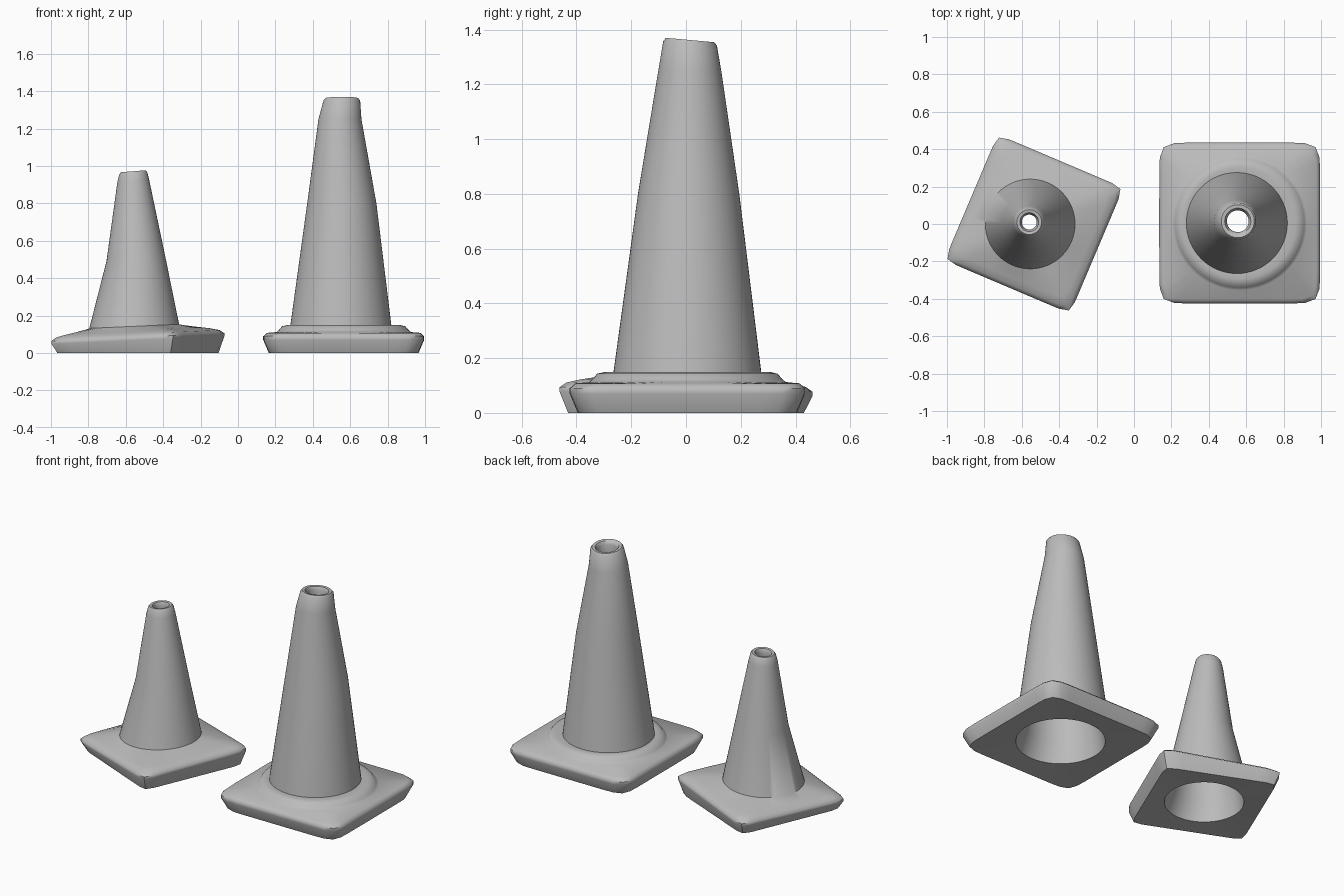
import bpy
import bmesh
import math

SEGMENTS = 64

# Remove the default object
default_cube = bpy.data.objects.get("Cube")
if default_cube:
    bpy.data.objects.remove(default_cube, do_unlink=True)

# Single plain material
grey = bpy.data.materials.new("plain grey")
grey.use_nodes = True
grey.diffuse_color = (0.5, 0.5, 0.5, 1)
grey.node_tree.nodes["Principled BSDF"].inputs["Base Color"].default_value = (0.5, 0.5, 0.5, 1)


def add_loop(bm, half, z, power=2, shift=(0, 0), tilt=(0, 0), turn=0):
    """One closed section: a circle at power two, a rounded square at high power."""
    loop = []
    for i in range(SEGMENTS):
        angle = math.tau * i / SEGMENTS
        c, s = math.cos(angle), math.sin(angle)
        radius = half / (abs(c) ** power + abs(s) ** power) ** (1 / power)
        x = radius * math.cos(angle + turn)
        y = radius * math.sin(angle + turn)
        height = z + x * tilt[0] + y * tilt[1]
        loop.append(bm.verts.new((x + shift[0], y + shift[1], height)))
    return loop


def build_cone(name, location, base, stem, wall, turn, base_tilt, top_tilt):
    bm = bmesh.new()
    loops = []

    # Square foot, from the underside edge up to the collar
    for half, z, power in base:
        tilt = base_tilt if z > 0 else (0, 0)
        loops.append(add_loop(bm, half, z, power, tilt=tilt, turn=turn))

    # Tapered outer stem, its tilt blending from foot to tip
    low, high = stem[0][1], stem[-1][1]

    def stem_loop(radius, z, shift):
        blend = min(1, max(0, (z - low) / (high - low))) ** 3
        tilt = [a + (b - a) * blend for a, b in zip(base_tilt, top_tilt)]
        loops.append(add_loop(bm, radius, z, shift=shift, tilt=tilt, turn=turn))

    for radius, z, dx, dy in stem:
        stem_loop(radius, z, (dx, dy))

    # Rolled lip around the top opening
    radius, z, dx, dy = stem[-1]
    stem_loop(radius - wall * 0.25, z + 0.012, (dx, dy))
    stem_loop(radius - wall * 0.7, z + 0.01, (dx, dy))

    # Hollow inside, back down to the open underside
    for radius, z, dx, dy in reversed(stem):
        stem_loop(radius - wall, z - 0.01, (dx, dy))
    loops.append(add_loop(bm, stem[0][0] - wall * 0.2, 0.01, turn=turn))

    # Skin the sections into one closed shell
    for k, lower in enumerate(loops):
        upper = loops[(k + 1) % len(loops)]
        for i in range(SEGMENTS):
            j = (i + 1) % SEGMENTS
            bm.faces.new((lower[i], lower[j], upper[j], upper[i]))
    bmesh.ops.recalc_face_normals(bm, faces=bm.faces)

    mesh = bpy.data.meshes.new(name)
    bm.to_mesh(mesh)
    bm.free()
    mesh.materials.append(grey)
    cone = bpy.data.objects.new(name, mesh)
    cone.location = location
    bpy.context.collection.objects.link(cone)

    # Smooth shading with crisp foot edges
    bpy.ops.object.select_all(action="DESELECT")
    cone.select_set(True)
    bpy.context.view_layer.objects.active = cone
    bpy.ops.object.shade_smooth_by_angle(angle=math.radians(50))


# Tall cone with a round collar
build_cone(
    "large_cone", (0.565, 0.005, 0),
    base=[(0.40, 0, 12), (0.43, 0.07, 12), (0.43, 0.09, 12), (0.41, 0.108, 12),
          (0.36, 0.112, 2), (0.345, 0.125, 2), (0.33, 0.143, 2), (0.30, 0.15, 2)],
    stem=[(0.27, 0.148, -0.015, 0), (0.185, 0.8, -0.01, 0.005),
          (0.115, 1.25, -0.02, 0.01), (0.098, 1.35, -0.01, 0.01)],
    wall=0.04, turn=0, base_tilt=(0, 0), top_tilt=(0, -0.09))

# Short cone whose turned foot rises to the stem
build_cone(
    "small_cone", (-0.535, 0, 0),
    base=[(0.34, 0, 20), (0.365, 0.07, 20), (0.365, 0.085, 20),
          (0.345, 0.103, 20), (0.31, 0.115, 14)],
    stem=[(0.24, 0.143, -0.02, 0), (0.158, 0.5, -0.01, 0.005),
          (0.085, 0.92, -0.025, 0.01), (0.075, 0.96, -0.025, 0.01)],
    wall=0.035, turn=math.radians(-23), base_tilt=(0.045, 0), top_tilt=(0.08, 0))
